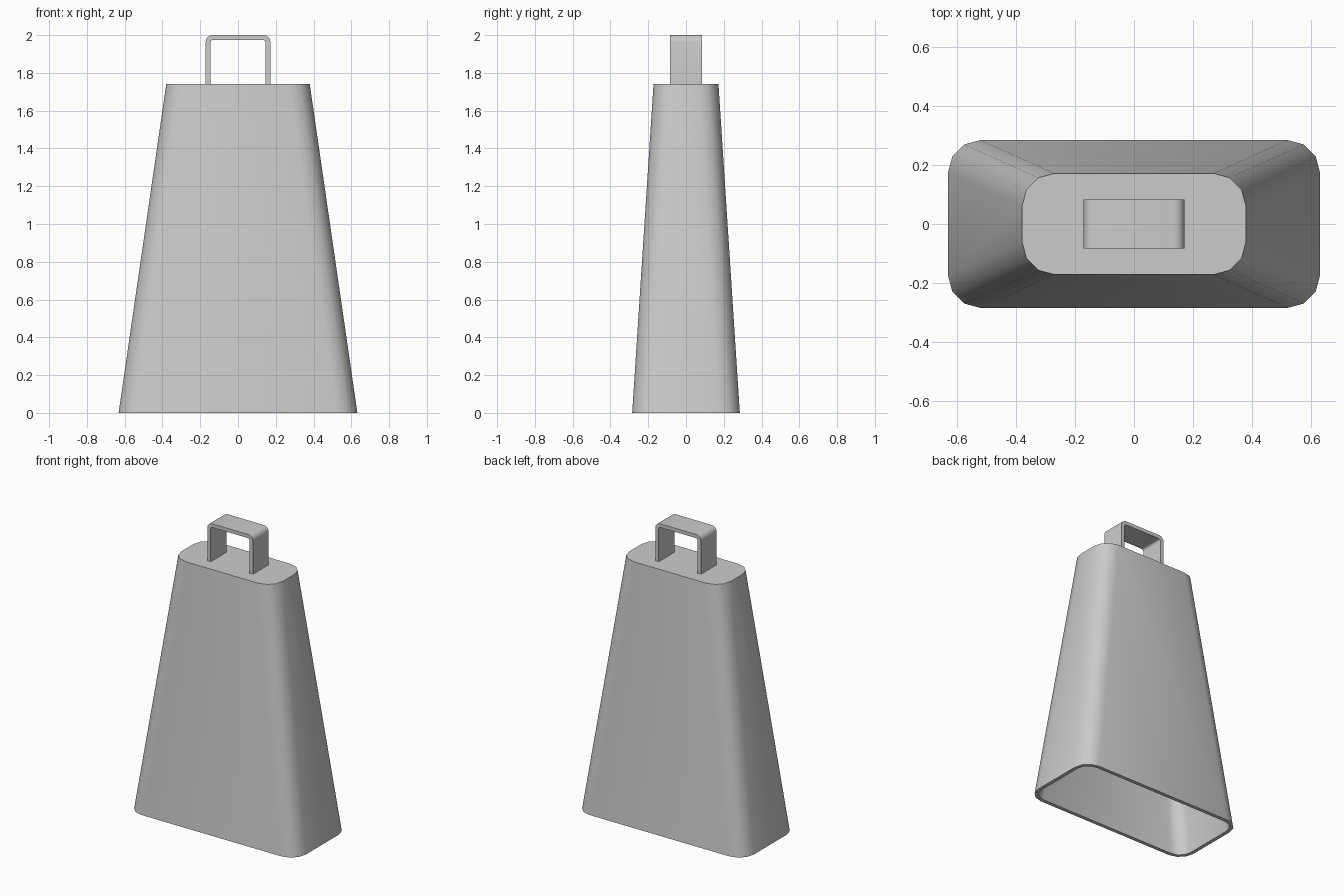
import bpy, bmesh
from math import sin, cos, pi, radians

if "Cube" in bpy.data.objects:
    bpy.data.objects.remove(bpy.data.objects["Cube"])

WALL = 0.025


def finish(name, bm):
    bmesh.ops.recalc_face_normals(bm, faces=bm.faces)
    mesh = bpy.data.meshes.new(name)
    bm.to_mesh(mesh)
    bm.free()
    obj = bpy.data.objects.new(name, mesh)
    bpy.context.collection.objects.link(obj)
    bpy.ops.object.select_all(action='DESELECT')
    obj.select_set(True)
    bpy.context.view_layer.objects.active = obj
    bpy.ops.object.shade_smooth_by_angle(angle=radians(40))
    return obj


def rounded_ring(bm, hx, hy, r, z, steps=3):
    ring = []
    for k, (sx, sy) in enumerate([(1, 1), (-1, 1), (-1, -1), (1, -1)]):
        for i in range(steps + 1):
            a = (k + i / steps) * pi / 2
            ring.append(bm.verts.new((sx * (hx - r) + r * cos(a),
                                      sy * (hy - r) + r * sin(a), z)))
    return ring


def bridge(bm, a, b):
    n = len(a)
    for i in range(n):
        j = (i + 1) % n
        bm.faces.new((a[i], a[j], b[j], b[i]))


# Hollow tapered bell body, open at the bottom
bm = bmesh.new()
rings = [rounded_ring(bm, 0.38, 0.172, 0.11, 1.74),
         rounded_ring(bm, 0.632, 0.285, 0.11, 0),
         rounded_ring(bm, 0.632 - WALL, 0.285 - WALL, 0.11 - WALL, 0),
         rounded_ring(bm, 0.383 - WALL, 0.174 - WALL, 0.11 - WALL, 1.74 - WALL)]
for a, b in zip(rings, rings[1:]):
    bridge(bm, a, b)
bm.faces.new(rings[0])
bm.faces.new(rings[-1])
finish("bell_body", bm)


# Bent strap handle: an arch outline swept across y
def arch(hx, top, r, steps=4):
    right = [(hx, 1.74)]
    for i in range(steps + 1):
        a = i / steps * pi / 2
        right.append((hx - r + r * cos(a), top - r + r * sin(a)))
    return right + [(-x, z) for x, z in reversed(right)]


bm = bmesh.new()
outer, inner = arch(0.171, 2.0, 0.035), arch(0.171 - WALL, 2.0 - WALL, 0.015)
loops = [[bm.verts.new((x, y, z)) for x, z in pts]
         for pts, y in ((outer, -0.084), (outer, 0.084), (inner, 0.084), (inner, -0.084))]
for k in range(4):
    a, b = loops[k], loops[(k + 1) % 4]
    for i in range(len(a) - 1):
        bm.faces.new((a[i], a[i + 1], b[i + 1], b[i]))
for i in (0, -1):
    bm.faces.new([loop[i] for loop in loops])
finish("handle", bm)
